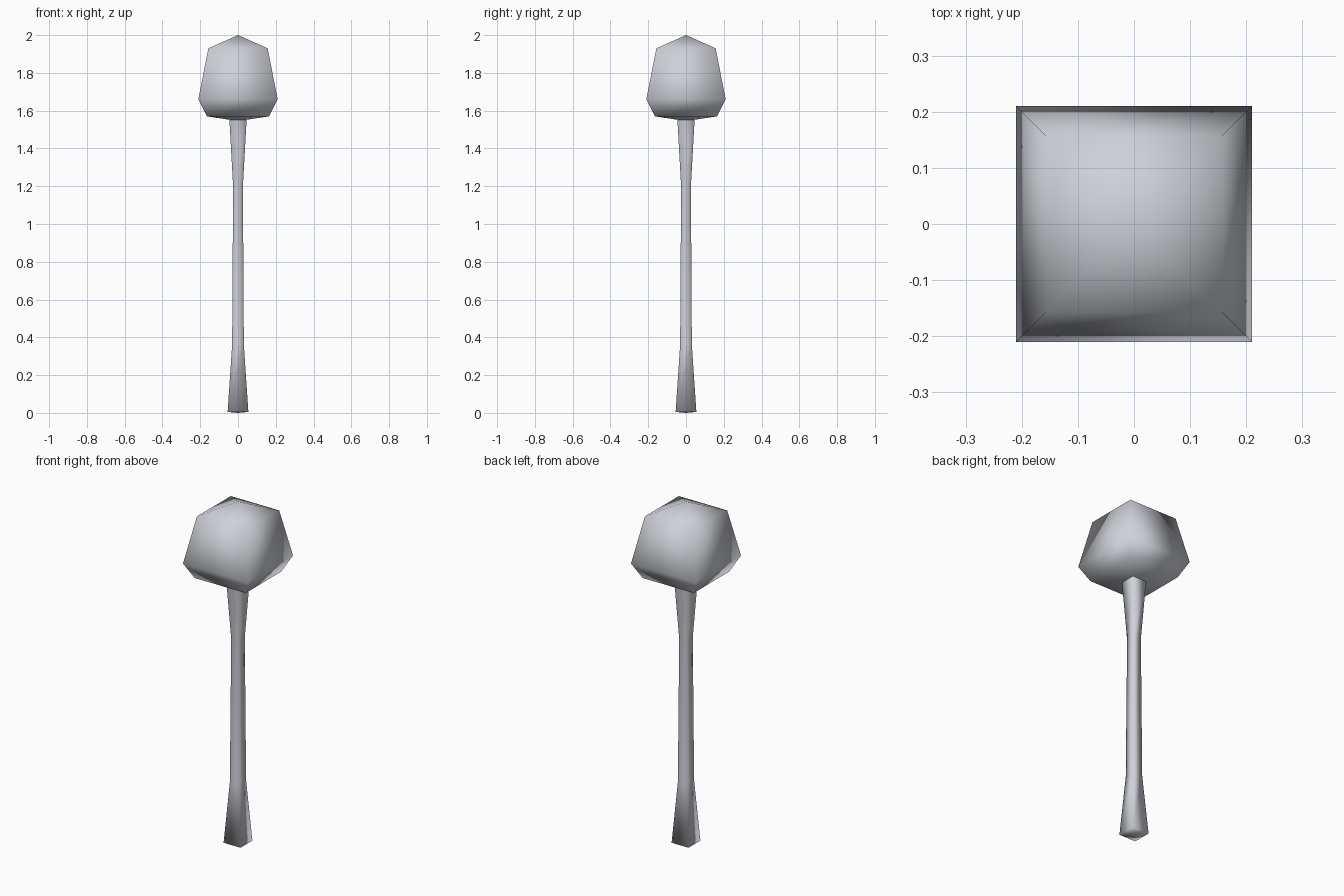
import bpy, bmesh

if "Cube" in bpy.data.objects:
    bpy.data.objects.remove(bpy.data.objects["Cube"])

metal = bpy.data.materials.new("pale grey")
metal.diffuse_color = (0.62, 0.64, 0.69, 1.0)
metal.use_nodes = True
metal.node_tree.nodes["Principled BSDF"].inputs["Base Color"].default_value = metal.diffuse_color


def square_loft(name, rings, bottom_tip=None, top_tip=None):
    """Skin square rings (z, half width), closing the ends with points."""
    bm = bmesh.new()
    loops = [[bm.verts.new((sx * w, sy * w, z))
              for sx, sy in ((-1, -1), (1, -1), (1, 1), (-1, 1))]
             for z, w in rings]
    for low, high in zip(loops, loops[1:]):
        for i in range(4):
            j = (i + 1) % 4
            bm.faces.new((low[i], low[j], high[j], high[i]))
    for loop, tip in ((loops[0], bottom_tip), (loops[-1], top_tip)):
        if tip is not None:
            point = bm.verts.new((0, 0, tip))
            for i in range(4):
                bm.faces.new((loop[i], loop[(i + 1) % 4], point))
    bmesh.ops.recalc_face_normals(bm, faces=bm.faces)
    for f in bm.faces:
        f.smooth = True
    mesh = bpy.data.meshes.new(name)
    bm.to_mesh(mesh)
    bm.free()
    mesh.materials.append(metal)
    obj = bpy.data.objects.new(name, mesh)
    bpy.context.collection.objects.link(obj)
    return obj


# Slim handle, flared at both ends
square_loft("handle", [(0.005, 0.055), (0.36, 0.031), (1.2, 0.026), (1.56, 0.046)],
            bottom_tip=0.0)

# Faceted head with shallow pointed top and underside
square_loft("head", [(1.57, 0.165), (1.66, 0.21), (1.93, 0.157)],
            bottom_tip=1.545, top_tip=2.0)
